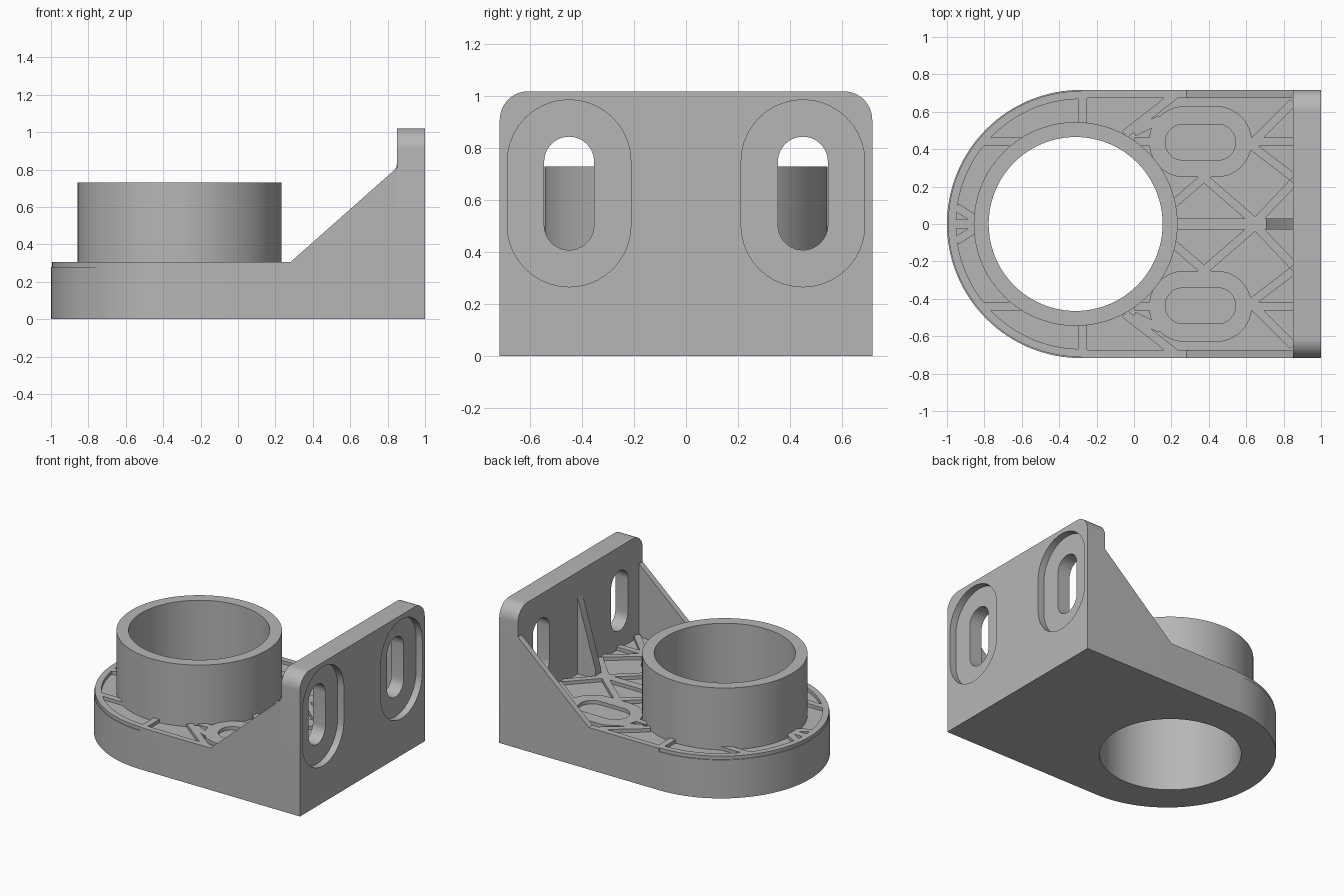
import bpy, bmesh
from math import sin, cos, pi, radians, atan2, hypot
from mathutils import Matrix

if "Cube" in bpy.data.objects:
    bpy.data.objects.remove(bpy.data.objects["Cube"])

grey = bpy.data.materials.new("plain_grey")
grey.use_nodes = True
grey.diffuse_color = (0.47, 0.47, 0.47, 1)
grey.node_tree.nodes["Principled BSDF"].inputs["Base Color"].default_value = grey.diffuse_color

# Axis orders: profile (u, v) and extrusion w placed into x, y, z
PLACE = {"z": lambda u, v, w: (u, v, w),
         "y": lambda u, v, w: (u, w, v),
         "x": lambda u, v, w: (w, u, v)}


def prism(name, profile, low, high, axis="z"):
    """Extrude a flat profile along an axis."""
    bm = bmesh.new()
    rings = [[bm.verts.new(PLACE[axis](u, v, w)) for u, v in profile] for w in (low, high)]
    bm.faces.new(rings[0])
    bm.faces.new(rings[1])
    n = len(profile)
    for i in range(n):
        j = (i + 1) % n
        bm.faces.new((rings[0][i], rings[0][j], rings[1][j], rings[1][i]))
    bmesh.ops.recalc_face_normals(bm, faces=bm.faces)
    mesh = bpy.data.meshes.new(name)
    bm.to_mesh(mesh)
    bm.free()
    mesh.materials.append(grey)
    ob = bpy.data.objects.new(name, mesh)
    bpy.context.collection.objects.link(ob)
    return ob


def activate(ob):
    bpy.ops.object.select_all(action="DESELECT")
    ob.select_set(True)
    bpy.context.view_layer.objects.active = ob


def cut(ob, cutter):
    mod = ob.modifiers.new("cut", "BOOLEAN")
    mod.operation, mod.solver, mod.object = "DIFFERENCE", "EXACT", cutter
    activate(ob)
    bpy.ops.object.modifier_apply(modifier=mod.name)
    bpy.data.objects.remove(cutter)


def arc(cx, cy, r, start, end, steps):
    angles = [radians(start + (end - start) * i / steps) for i in range(steps + 1)]
    return [(cx + r * cos(a), cy + r * sin(a)) for a in angles]


def circle(cx, r):
    return arc(cx, 0, r, 0, 360, 96)[:-1]


def slot(cu, cv, r, half, upright):
    """Stadium outline; half is half of the full length."""
    d = half - r
    if upright:
        return arc(cu, cv + d, r, 0, 180, 20) + arc(cu, cv - d, r, 180, 360, 20)
    return arc(cu + d, cv, r, -90, 90, 20) + arc(cu - d, cv, r, 90, 270, 20)


HALF, CX, RING_X = 0.717, -0.283, -0.312
FLOOR, TOP, WALL_X = 0.28, 0.305, 0.85

# Base plate with rounded end and through hole
base = prism("base_plate", arc(CX, 0, HALF, 90, 270, 64) + [(WALL_X, -HALF), (WALL_X, HALF)], 0, FLOOR)
cut(base, prism("bore_cutter", circle(RING_X, 0.465), -0.1, 0.5))

# Raised lip round the curved end
prism("rim_lip", arc(CX, 0, HALF - 0.006, 90, 270, 64) + arc(CX, 0, 0.668, 270, 90, 64), FLOOR, TOP)

# Collar tube
collar = prism("collar", circle(RING_X, 0.545), FLOOR, 0.73)
cut(collar, prism("collar_cutter", circle(RING_X, 0.465), 0, 1))

# Mounting wall with rounded top corners, slots and counterbores
wall = prism("mounting_wall", [(-HALF, 0), (HALF, 0)] + arc(HALF - 0.11, 0.91, 0.11, 0, 90, 12)
             + arc(0.11 - HALF, 0.91, 0.11, 90, 180, 12), WALL_X, 1, "x")
for side in (-1, 1):
    cut(wall, prism("counterbore_cutter", slot(side * 0.45, 0.627, 0.238, 0.36, True), 0.95, 1.1, "x"))
    cut(wall, prism("slot_cutter", slot(side * 0.45, 0.627, 0.096, 0.218, True), 0.7, 1.1, "x"))

# Central gusset
prism("gusset", [(0.705, FLOOR), (WALL_X, FLOOR), (WALL_X, 0.83), (0.705, 0.34)], -0.03, 0.03, "y")


def rib(name, a, b, width=0.045):
    length, angle = hypot(b[0] - a[0], b[1] - a[1]), atan2(b[1] - a[1], b[0] - a[0])
    h = width / 2
    ob = prism(name, [(0, -h), (length, -h), (length, h), (0, h)], FLOOR, TOP)
    ob.data.transform(Matrix.Translation((a[0], a[1], 0)) @ Matrix.Rotation(angle, 4, "Z"))


rib("centre_rib", (0.2, 0), (0.71, 0), 0.06)
rib("end_rib", (-0.96, 0), (-0.84, 0), 0.05)

for side, label in ((1, "left"), (-1, "right")):
    # Sloping side cheek
    prism(label + "_cheek", [(CX, FLOOR), (WALL_X, FLOOR), (WALL_X, 0.81), (0.28, TOP), (CX, TOP)],
          *sorted((side * HALF, side * 0.674)), "y")

    # Oval boss with sunken middle
    boss = prism(label + "_boss", slot(0.355, side * 0.44, 0.19, 0.275, False), FLOOR, TOP)
    cut(boss, prism("boss_cutter", slot(0.355, side * 0.437, 0.096, 0.188, False), 0.2, 0.4))

    # Stiffening ribs
    paths = {"cross_rib": ((-0.275, 0.53), (-0.275, 0.69)),
             "end_long_rib": ((-0.81, 0.44), (-0.6, 0.44)),
             "boss_long_rib": ((0.0, 0.44), (0.12, 0.44)),
             "wall_long_rib": ((0.61, 0.44), (WALL_X, 0.44)),
             "outer_diagonal": ((-0.05, 0.48), (0.22, 0.69)),
             "boss_diagonal": ((0.0, 0.49), (0.14, 0.56)),
             "corner_diagonal": ((0.6, 0.4), (WALL_X, 0.65)),
             "boss_wall_diagonal": ((0.6, 0.44), (WALL_X, 0.25)),
             "inner_diagonal": ((0.36, 0.26), (0.66, 0.0)),
             "wall_diagonal": ((0.64, 0.0), (WALL_X, 0.22)),
             "collar_diagonal": ((0.18, 0.08), (0.4, 0.27)),
             "end_diagonal": ((-0.84, 0.02), (-0.95, 0.09))}
    for part, (a, b) in paths.items():
        rib(label + "_" + part, (a[0], side * a[1]), (b[0], side * b[1]))

# Smooth the round walls, keep edges crisp
for ob in list(bpy.context.collection.objects):
    if ob.type == "MESH":
        activate(ob)
        bpy.ops.object.shade_smooth_by_angle(angle=radians(30))
